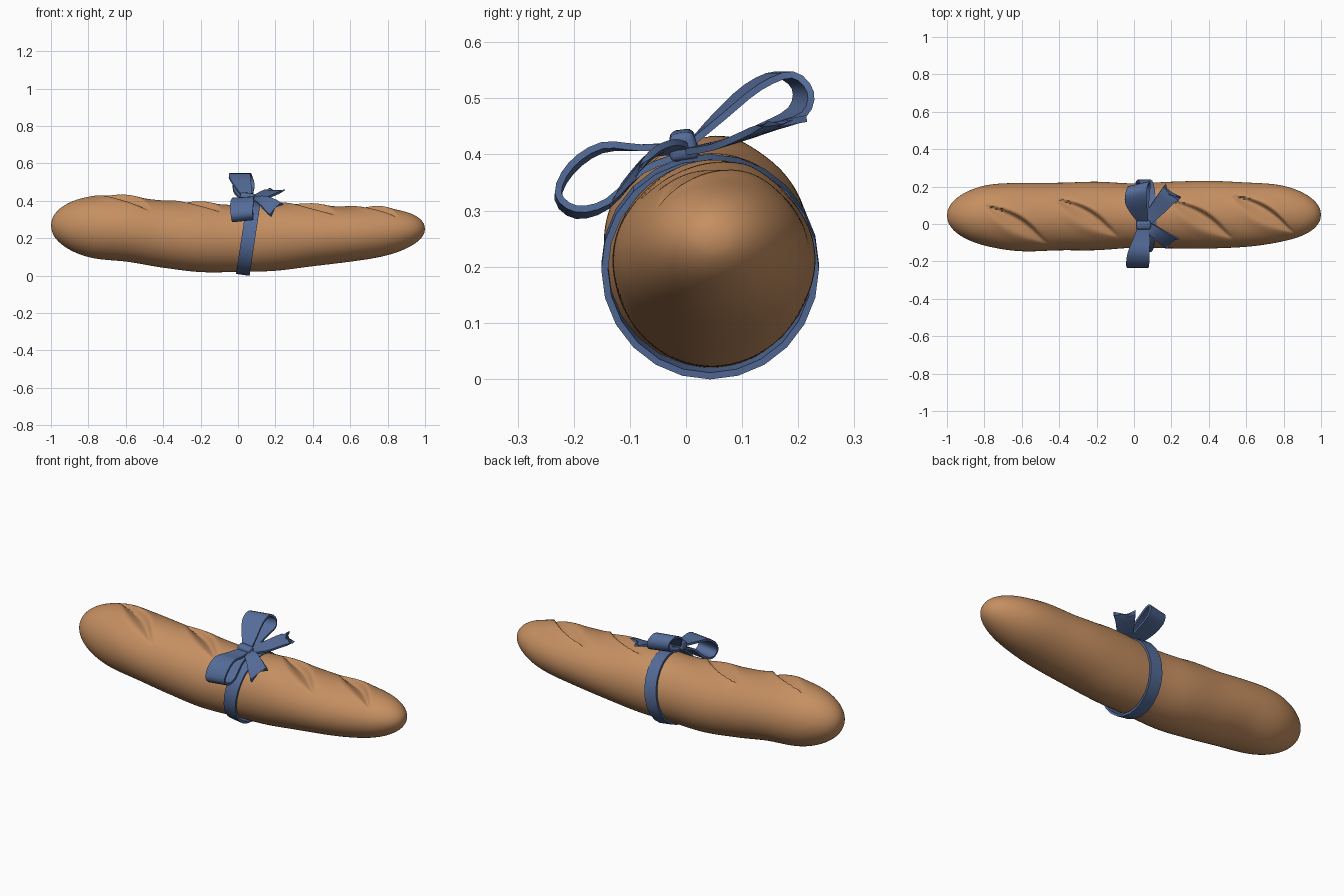
import bpy
import math
from mathutils import Vector

if "Cube" in bpy.data.objects:
    bpy.data.objects.remove(bpy.data.objects["Cube"], do_unlink=True)


def make_material(name, rgb):
    mat = bpy.data.materials.new(name)
    mat.use_nodes = True
    color = (*rgb, 1)
    mat.diffuse_color = color
    mat.node_tree.nodes["Principled BSDF"].inputs["Base Color"].default_value = color
    return mat


CRUST = make_material("golden crust", (0.56, 0.275, 0.12))
BLUE = make_material("blue ribbon", (0.09, 0.15, 0.32))


def build(name, verts, faces, mat):
    mesh = bpy.data.meshes.new(name)
    mesh.from_pydata(verts, [], faces)
    mesh.materials.append(mat)
    obj = bpy.data.objects.new(name, mesh)
    bpy.context.collection.objects.link(obj)
    return obj


def finish(obj, angle):
    """Apply modifiers and shade smooth below the given angle."""
    bpy.ops.object.select_all(action="DESELECT")
    obj.select_set(True)
    bpy.context.view_layer.objects.active = obj
    bpy.ops.object.convert(target="MESH")
    bpy.ops.object.shade_smooth_by_angle(angle=math.radians(angle))


def spline(points, t):
    """Catmull-Rom through a list of vectors, t from 0 to 1."""
    f = t * (len(points) - 1)
    i = min(int(f), len(points) - 2)
    f -= i
    a, b, c, d = (points[max(0, min(len(points) - 1, i + k))] for k in (-1, 0, 1, 2))
    return b + 0.5 * f * (c - a + f * (2 * a - 5 * b + 4 * c - d + f * (3 * (b - c) + d - a)))


# Loaf: stations along x every 0.2 hold y centre, z centre, y radius, z radius
LOAF = [Vector(s) for s in (
    (0.045, 0.268, 0.175, 0.180), (0.045, 0.260, 0.186, 0.187),
    (0.037, 0.248, 0.187, 0.177), (0.040, 0.222, 0.181, 0.180),
    (0.043, 0.203, 0.183, 0.184), (0.045, 0.199, 0.172, 0.179),
    (0.048, 0.207, 0.178, 0.181), (0.050, 0.213, 0.181, 0.163),
    (0.050, 0.221, 0.176, 0.150), (0.056, 0.234, 0.172, 0.145),
    (0.050, 0.250, 0.165, 0.140))]
SLASHES = [(-0.80, 0.10), (-0.42, 0.135), (0.19, 0.125), (0.52, 0.155)]
ALONG = Vector((0.855, -0.52))
ACROSS = Vector((0.52, 0.855))


def slash_offset(x, y):
    """Height change from the baker's cuts: a slope down to a steep lip."""
    total = 0
    for sx, sy in SLASHES:
        p = Vector((x - sx, y - sy))
        u = p.dot(ALONG) / 0.39
        if not 0 < u < 1:
            continue
        v = p.dot(ACROSS)
        s = math.sin(math.pi * u)
        w = 0.052 * s + 0.001
        t = (v / w + 1) / 2
        lip = 0.012 * s
        if t < 0:
            total += 0.006 * s * math.exp(-((v + w) / 0.03) ** 2)
        elif t < 0.8:
            r = t / 0.8
            total += 0.006 * s - (0.006 * s + 0.03 * s ** 0.6) * r * r * (3 - 2 * r)
        elif t < 1:
            total += -0.03 * s ** 0.6 + (lip + 0.03 * s ** 0.6) * (t - 0.8) / 0.2
        else:
            total += lip * math.exp(-((v - w) / 0.045) ** 2)
    return total


RINGS, SIDES = 230, 110
verts, faces = [], []
for i in range(1, RINGS):
    q = 2 * i / RINGS - 1
    x = math.sin(q * math.pi / 2) * 0.5 + q * 0.5
    cy, cz, ry, rz = spline([s for s in LOAF], (x + 1) / 2)
    close = math.sqrt(1 - x ** 6)
    for j in range(SIDES):
        a = 2 * math.pi * j / SIDES
        y = cy + ry * close * math.cos(a)
        z = cz + rz * close * math.sin(a)
        if math.sin(a) > 0:
            z += slash_offset(x, y) * min(1, 3 * math.sin(a))
        verts.append((x, y, z))
rows = RINGS - 1
for i in range(rows - 1):
    for j in range(SIDES):
        k = (j + 1) % SIDES
        faces.append((i * SIDES + j, i * SIDES + k, (i + 1) * SIDES + k, (i + 1) * SIDES + j))
left_tip = len(verts)
verts += [(-1, LOAF[0][0], LOAF[0][1]), (1, LOAF[-1][0], LOAF[-1][1])]
for j in range(SIDES):
    k = (j + 1) % SIDES
    faces.append((left_tip, k, j))
    faces.append((left_tip + 1, (rows - 1) * SIDES + j, (rows - 1) * SIDES + k))
finish(build("loaf", verts, faces, CRUST), 70)


def ribbon(name, stations, steps, notch=0, closed=False, thickness=0.012):
    """Cloth strip through stations of (centre, half width vector)."""
    points = [Vector((*c, *h)) for c, h in stations]
    verts, faces = [], []
    for i in range(steps + 1):
        p = spline(points, i / steps)
        centre, half = Vector(p[:3]), Vector(p[3:])
        middle = centre.copy()
        if i == steps and notch:
            middle -= (centre - Vector(points[0][:3])).normalized() * notch
        verts += [centre - half, middle, centre + half]
    for i in range(steps):
        for k in (0, 1):
            a = 3 * i + k
            faces.append((a, a + 1, a + 4, a + 3))
    obj = build(name, verts, faces, BLUE)
    if closed:
        weld = obj.modifiers.new("weld", "WELD")
        weld.merge_threshold = 0.0005
    solid = obj.modifiers.new("thickness", "SOLIDIFY")
    solid.thickness = thickness
    solid.offset = 0
    finish(obj, 45)


# Slanted band around the loaf
band = []
for i in range(25):
    a = math.pi / 2 + 2 * math.pi * i / 24
    z = 0.2 + 0.19 * math.sin(a)
    band.append(((0.025 + 0.15 * z, 0.043 + 0.188 * math.cos(a), z), (0.036, 0, -0.005)))
ribbon("ribbon_band", band, 24, closed=True)

# Two bow loops
ribbon("front_bow_loop", [
    ((0.05, -0.01, 0.415), (0.028, 0, 0)),
    ((0.04, -0.08, 0.412), (0.045, 0, 0)),
    ((0.025, -0.15, 0.412), (0.058, 0, 0.004)),
    ((0.02, -0.205, 0.375), (0.062, 0, 0.006)),
    ((0.02, -0.228, 0.325), (0.058, 0, 0.006)),
    ((0.025, -0.195, 0.297), (0.056, 0, 0.006)),
    ((0.03, -0.14, 0.312), (0.052, 0, 0.004)),
    ((0.04, -0.08, 0.37), (0.04, 0, 0)),
    ((0.05, -0.01, 0.398), (0.028, 0, 0))], 24)
ribbon("back_bow_loop", [
    ((0.05, 0.01, 0.42), (0.026, 0, 0)),
    ((0.03, 0.06, 0.468), (0.042, 0.008, 0)),
    ((0.01, 0.12, 0.52), (0.056, 0.012, 0)),
    ((0.012, 0.175, 0.542), (0.058, 0.015, 0)),
    ((0.025, 0.208, 0.515), (0.058, 0.014, -0.004)),
    ((0.03, 0.198, 0.475), (0.058, 0.012, -0.004)),
    ((0.03, 0.14, 0.448), (0.052, 0.01, 0)),
    ((0.04, 0.07, 0.422), (0.04, 0, 0)),
    ((0.05, 0.01, 0.405), (0.026, 0, 0))], 24)

# Two forked tails
ribbon("back_tail", [
    ((0.06, 0.01, 0.408), (-0.018, 0.018, 0.004)),
    ((0.115, 0.07, 0.42), (-0.028, 0.026, 0.008)),
    ((0.165, 0.13, 0.442), (-0.034, 0.032, 0.008)),
    ((0.21, 0.178, 0.46), (-0.04, 0.037, 0.004))], 9, notch=0.035)
ribbon("front_tail", [
    ((0.06, -0.01, 0.408), (0.015, 0.02, 0.004)),
    ((0.11, -0.04, 0.41), (0.018, 0.024, 0.012)),
    ((0.16, -0.075, 0.385), (0.026, 0.024, 0.025)),
    ((0.207, -0.105, 0.35), (0.034, 0.026, 0.033))], 9, notch=0.035)

# Knot
bpy.ops.mesh.primitive_cube_add(size=1, location=(0.05, -0.005, 0.417), rotation=(0.14, 0.1, 0))
knot = bpy.context.object
knot.name = "bow_knot"
knot.scale = (0.078, 0.056, 0.05)
knot.data.materials.append(BLUE)
bpy.ops.object.transform_apply(location=False, rotation=False, scale=True)
for v in knot.data.vertices:
    if v.co.z > 0:
        v.co.y *= 0.75
bevel = knot.modifiers.new("soft edges", "BEVEL")
bevel.width = 0.012
bevel.segments = 3
finish(knot, 45)
